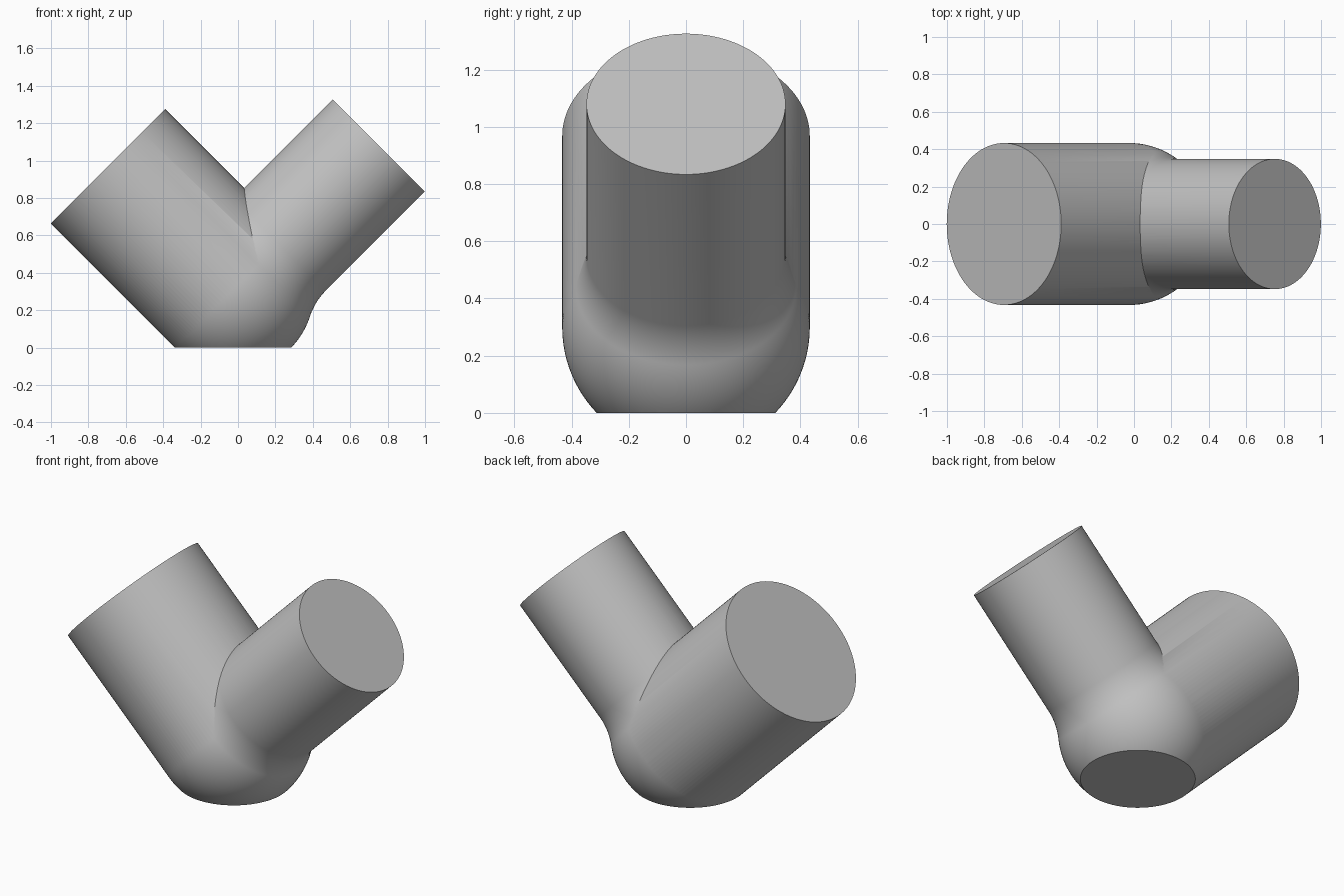
import bpy, bmesh, math
from mathutils import Matrix, Vector

if "Cube" in bpy.data.objects:
    bpy.data.objects.remove(bpy.data.objects["Cube"], do_unlink=True)

R_WIDE, R_NARROW, R_FILLET = 0.433, 0.348, 0.35
JOINT = Vector((-0.027, 0, 0.30))
SEG = 128

grey = bpy.data.materials.new("plain grey")
grey.use_nodes = True
colour = (0.53, 0.53, 0.53, 1)
grey.diffuse_color = colour
grey.node_tree.nodes["Principled BSDF"].inputs["Base Color"].default_value = colour


def revolve(name, profile, tilt):
    """Spin (radius, height) points about z, then tilt about y at the joint."""
    bm = bmesh.new()
    verts = [bm.verts.new((r, 0, h)) for r, h in profile]
    edges = [bm.edges.new(pair) for pair in zip(verts, verts[1:])]
    bmesh.ops.spin(bm, geom=verts + edges, cent=(0, 0, 0), axis=(0, 0, 1),
                   angle=math.tau, steps=SEG, use_merge=False, use_duplicate=False)
    bmesh.ops.remove_doubles(bm, verts=bm.verts, dist=1e-5)
    bmesh.ops.recalc_face_normals(bm, faces=bm.faces)
    bm.transform(Matrix.Translation(JOINT) @ Matrix.Rotation(tilt, 4, 'Y'))
    mesh = bpy.data.meshes.new(name)
    bm.to_mesh(mesh)
    bm.free()
    mesh.materials.append(grey)
    obj = bpy.data.objects.new(name, mesh)
    bpy.context.collection.objects.link(obj)
    return obj


# Ball joint flowing through a concave fillet into the narrow pipe
fillet_r = R_NARROW + R_FILLET
fillet_h = math.sqrt((R_WIDE + R_FILLET) ** 2 - fillet_r ** 2)
tangent = math.atan2(fillet_h, fillet_r)
step = math.tau / SEG
profile = [(0, -R_WIDE)]
angle = -math.pi / 2 + step
while angle < tangent - step / 2:
    profile.append((R_WIDE * math.cos(angle), R_WIDE * math.sin(angle)))
    angle += step
for i in range(25):
    a = tangent * (1 - i / 24)
    profile.append((fillet_r - R_FILLET * math.cos(a), fillet_h - R_FILLET * math.sin(a)))
profile += [(R_NARROW, 1.103), (0, 1.103)]
body = revolve("pipe_fitting", profile, math.pi / 4)

# Wide pipe, starting just inside the equator of the ball
r = R_WIDE - 0.0002
wide = revolve("wide_pipe", [(0, 0), (r, 0), (r, 0.945), (0, 0.945)], -math.pi / 4)

# Fuse the two pipes
bpy.context.view_layer.objects.active = body
body.select_set(True)
union = body.modifiers.new("fuse", 'BOOLEAN')
union.operation, union.solver, union.object = 'UNION', 'EXACT', wide
bpy.ops.object.modifier_apply(modifier="fuse")
bpy.data.objects.remove(wide, do_unlink=True)

# Flat base
bm = bmesh.new()
bm.from_mesh(body.data)
cut = bmesh.ops.bisect_plane(bm, geom=bm.verts[:] + bm.edges[:] + bm.faces[:],
                             plane_co=(0, 0, 0), plane_no=(0, 0, 1), clear_inner=True)
rim = [e for e in cut["geom_cut"] if isinstance(e, bmesh.types.BMEdge)]
bmesh.ops.holes_fill(bm, edges=rim, sides=0)
bmesh.ops.recalc_face_normals(bm, faces=bm.faces)
bm.to_mesh(body.data)
bm.free()

bpy.ops.object.shade_smooth_by_angle(angle=math.radians(30))
